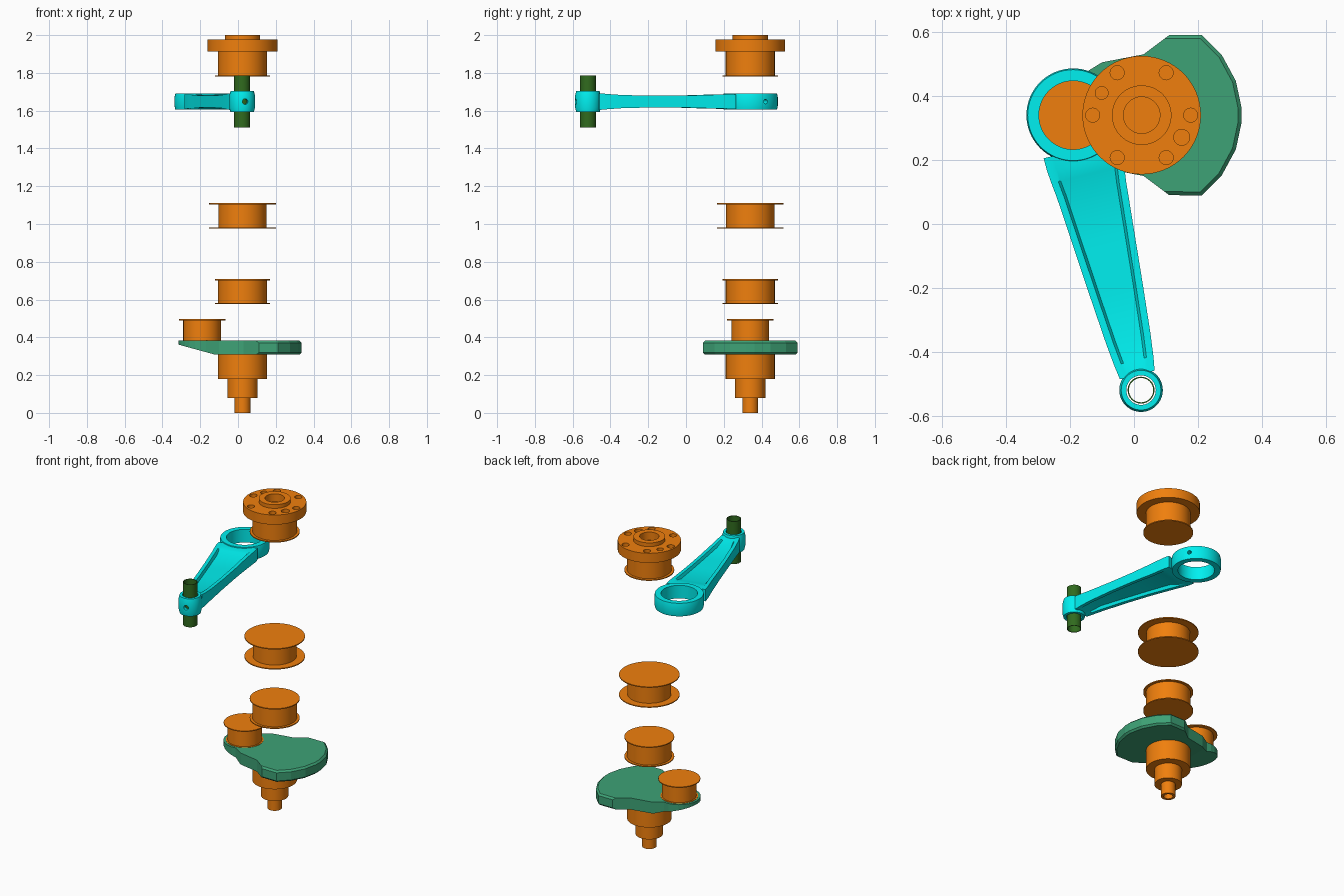
import bpy, bmesh
from math import sin, cos, radians, pi
from mathutils import Vector, Matrix

if "Cube" in bpy.data.objects:
    bpy.data.objects.remove(bpy.data.objects["Cube"])

AX, AY = 0.024, 0.34            # shaft axis
PX = -0.19                      # crank pin axis
SX, SY = 0.022, -0.519          # wrist pin axis
ZR = 1.648                      # rod mid height


def material(name, rgb):
    m = bpy.data.materials.new(name)
    m.diffuse_color = (*rgb, 1)
    m.use_nodes = True
    m.node_tree.nodes["Principled BSDF"].inputs["Base Color"].default_value = m.diffuse_color
    return m


ORANGE = material("orange", (0.87, 0.213, 0.004))
CYAN = material("cyan", (0.0, 0.87, 0.87))
GREEN = material("sea_green", (0.047, 0.36, 0.18))
DARK = material("dark_green", (0.03, 0.147, 0.013))


def finish(name, bm, mat=None):
    bmesh.ops.recalc_face_normals(bm, faces=bm.faces)
    me = bpy.data.meshes.new(name)
    bm.to_mesh(me)
    bm.free()
    ob = bpy.data.objects.new(name, me)
    bpy.context.collection.objects.link(ob)
    if mat:
        me.materials.append(mat)
    return ob


def smooth(ob):
    bpy.ops.object.select_all(action='DESELECT')
    ob.select_set(True)
    bpy.context.view_layer.objects.active = ob
    bpy.ops.object.shade_smooth_by_angle(angle=radians(30))


def lathe(name, x, y, profile, mat, closed=False, steps=64):
    """Revolve (radius, z) points about a vertical axis."""
    bm = bmesh.new()
    vs = [bm.verts.new((r, 0, z)) for r, z in profile]
    es = [bm.edges.new(p) for p in zip(vs, vs[1:])]
    if closed:
        es.append(bm.edges.new((vs[-1], vs[0])))
    bmesh.ops.spin(bm, geom=vs + es, cent=(0, 0, 0), axis=(0, 0, 1),
                   angle=2 * pi, steps=steps, use_duplicate=False)
    bmesh.ops.remove_doubles(bm, verts=bm.verts, dist=1e-5)
    bmesh.ops.translate(bm, vec=(x, y, 0), verts=bm.verts)
    return finish(name, bm, mat)


def drill(ob, holes):
    """Cut round holes given as (centre, direction, radius, length)."""
    bm = bmesh.new()
    for c, d, r, length in holes:
        rot = Vector(d).to_track_quat('Z', 'Y').to_matrix().to_4x4()
        bmesh.ops.create_cone(bm, cap_ends=True, segments=20, radius1=r, radius2=r,
                              depth=length, matrix=Matrix.Translation(c) @ rot)
    cutter = finish("hole_cutter", bm, ob.data.materials[0])
    cutter.hide_render = True
    mod = ob.modifiers.new("holes", 'BOOLEAN')
    mod.operation, mod.solver, mod.object = 'DIFFERENCE', 'EXACT', cutter
    bpy.context.view_layer.objects.active = ob
    bpy.ops.object.modifier_apply(modifier=mod.name)
    bpy.data.objects.remove(cutter)


def journal(name, x, z0, z1, r, r_bottom, r_top, t=0.006):
    """Bearing journal with a thin disc at each end."""
    smooth(lathe(name, x, AY, [(0, z0), (r_bottom, z0), (r_bottom, z0 + t), (r, z0 + t),
                               (r, z1 - t), (r_top, z1 - t), (r_top, z1), (0, z1)], ORANGE))


# Journals along the shaft and the crank pin
journal("upper_journal", AX, 0.975, 1.11, 0.128, 0.177, 0.177)
journal("lower_journal", AX, 0.577, 0.708, 0.13, 0.146, 0.146)
journal("crank_pin", PX, 0.378, 0.496, 0.1, 0.11, 0.123)

# Stepped shaft nose with a bore in its tip
smooth(lathe("shaft_nose", AX, AY, [(0, 0.06), (0.027, 0.06), (0.027, 0), (0.042, 0),
             (0.042, 0.08), (0.08, 0.08), (0.08, 0.18), (0.13, 0.18), (0.13, 0.31),
             (0, 0.31)], ORANGE))

# Flywheel flange with blind bolt circle, dowel holes and centre bore
flange = lathe("flywheel_flange", AX, AY, [(0, 1.78), (0.146, 1.78), (0.146, 1.786),
               (0.13, 1.786), (0.13, 1.914), (0.185, 1.914), (0.185, 1.976), (0.093, 1.976),
               (0.093, 2), (0.057, 2), (0.057, 1.95), (0, 1.95)], ORANGE)
bolts = [(0.153, a, 0.022) for a in range(0, 360, 60)] + [(0.143, -29, 0.025), (0.143, 151, 0.02)]
drill(flange, [((AX + r * cos(radians(a)), AY + r * sin(radians(a)), 1.96), (0, 0, 1), hr, 0.07)
               for r, a, hr in bolts])
smooth(flange)

# Counterweight web: weighted arc on the right, round pin end on the left
half = [(AX + 0.313 * cos(radians(a)), 0.313 * sin(radians(a))) for a in (4, 20, 37, 53.2)]
half += [(0.11, 0.25), (0.03, 0.19), (-0.10, 0.165)]
half += [(PX + 0.125 * cos(radians(a)), 0.125 * sin(radians(a))) for a in range(80, 180, 14)]
outline = half + [(x, -y) for x, y in reversed(half)]
bm = bmesh.new()
face = bm.faces.new([bm.verts.new((x, AY + y, 0.308)) for x, y in outline])
ext = bmesh.ops.extrude_face_region(bm, geom=[face])
bmesh.ops.translate(bm, vec=(0, 0, 0.074),
                    verts=[v for v in ext["geom"] if isinstance(v, bmesh.types.BMVert)])
rim = [e for e in bm.edges if abs(e.verts[0].co.z - e.verts[1].co.z) < 1e-5
       and min(v.co.x for v in e.verts) > 0.1]
bmesh.ops.recalc_face_normals(bm, faces=bm.faces)
bmesh.ops.bevel(bm, geom=rim, offset=0.011, segments=1, affect='EDGES')
# sloped underside towards the pin
bmesh.ops.bisect_plane(bm, geom=bm.verts[:] + bm.edges[:] + bm.faces[:],
                       plane_co=(-0.12, 0, 0.308), plane_no=(-0.052, 0, -0.19),
                       clear_outer=True)
bmesh.ops.holes_fill(bm, edges=[e for e in bm.edges if e.is_boundary], sides=0)
finish("counterweight", bm, GREEN)


# Connecting rod ends
def ring(name, x, y, ri, ro, h, bulge):
    return lathe(name, x, y, [(ri, ZR - h), (ro - bulge, ZR - h), (ro, ZR - h * 0.55),
                 (ro, ZR + h * 0.55), (ro - bulge, ZR + h), (ri, ZR + h)], CYAN, closed=True)


big = ring("rod_big_end", PX, AY, 0.107, 0.146, 0.042, 0.004)
d = Vector((cos(radians(34)), sin(radians(34)), 0))
drill(big, [(Vector((PX, AY, ZR)) + d * 0.126, d, 0.012, 0.07)])
smooth(big)

axis = Vector((SX - PX, SY - AY, 0))
length = axis.length
u = axis.normalized()
side = Vector((-u.y, u.x, 0))
small = ring("rod_small_end", SX, SY, 0.046, 0.068, 0.056, 0.006)
drill(small, [(Vector((SX, SY, ZR)) + u * 0.056, u, 0.015, 0.05)])
smooth(small)

# I-section rod beam: (distance, half width, half height, half web thickness)
stations = [(0.109, 0.122, 0.038, 0.037), (0.15, 0.121, 0.038, 0.036), (0.19, 0.117, 0.037, 0.030),
            (0.24, 0.111, 0.036, 0.016), (0.40, 0.098, 0.031, 0.014), (0.56, 0.085, 0.031, 0.014),
            (0.72, 0.071, 0.035, 0.016), (0.79, 0.063, 0.04, 0.034), (length - 0.049, 0.056, 0.044, 0.043)]
bm = bmesh.new()
loops = []
for s, w, h, web in stations:
    a, b = w - 0.022, w - 0.03
    sec = [(w, -h), (w, h), (a, h), (b, web), (-b, web), (-a, h),
           (-w, h), (-w, -h), (-a, -h), (-b, -web), (b, -web), (a, -h)]
    base = Vector((PX, AY, ZR)) + u * s
    loops.append([bm.verts.new(base + side * p + Vector((0, 0, q))) for p, q in sec])
for l0, l1 in zip(loops, loops[1:]):
    for i in range(12):
        j = (i + 1) % 12
        bm.faces.new((l0[i], l0[j], l1[j], l1[i]))
bm.faces.new(loops[0])
bm.faces.new(loops[-1])
smooth(finish("rod_beam", bm, CYAN))

# Hollow wrist pin
smooth(lathe("wrist_pin", SX, SY, [(0.038, 1.512), (0.042, 1.512), (0.042, 1.787),
                                   (0.038, 1.787)], DARK, closed=True, steps=32))
